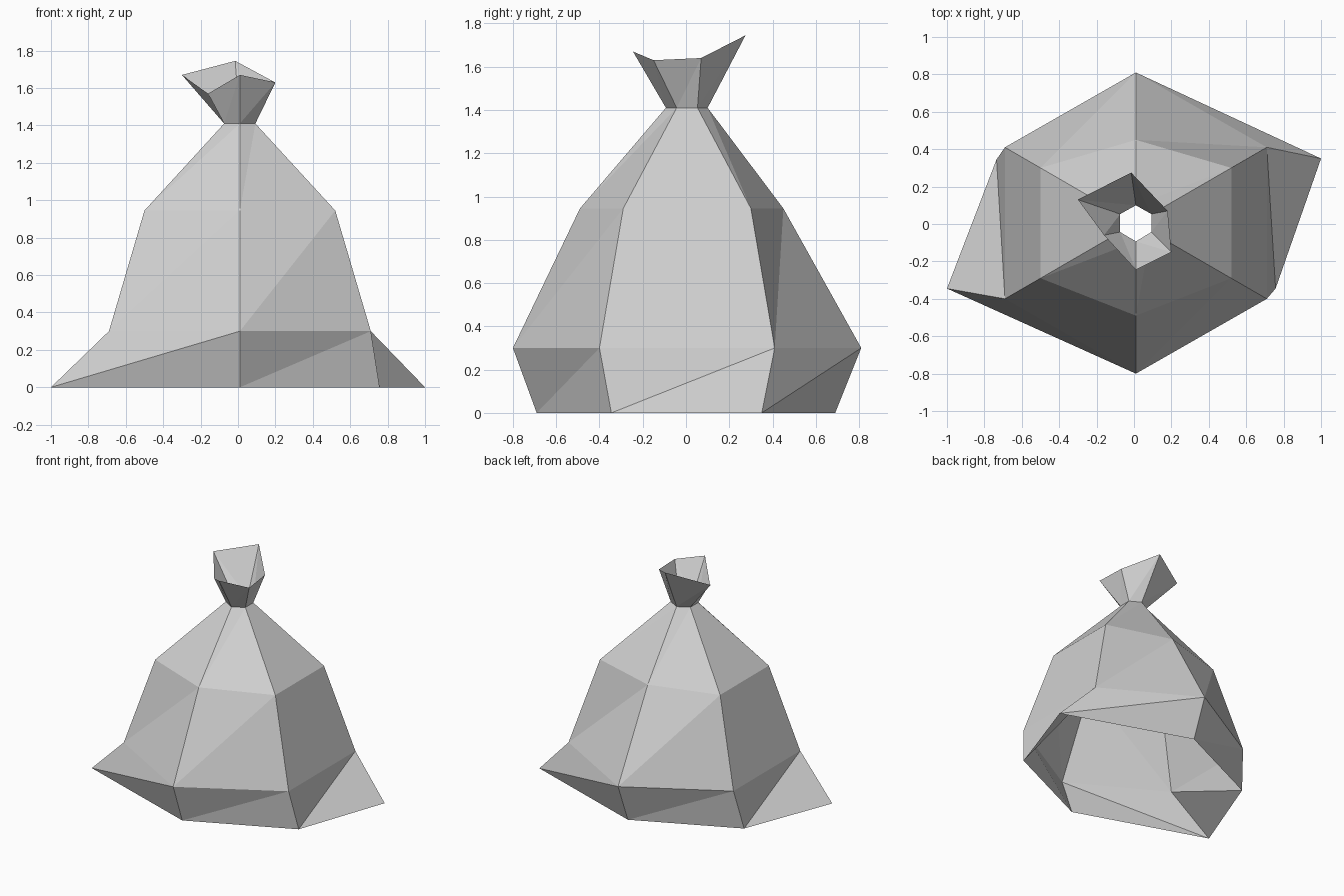
import bpy, bmesh

if "Cube" in bpy.data.objects:
    bpy.data.objects.remove(bpy.data.objects["Cube"])


def ring(z, back, side_y, right, left, front):
    """Six corners, counter-clockwise from the back-right one."""
    cx = 0.01
    return [(right, side_y, z), (cx, back, z), (left, side_y, z),
            (left, 0.01 - side_y, z), (cx, front, z), (right, 0.01 - side_y, z)]


# Hem resting on the ground, with two corners pulled outward
hem = [(1.0, 0.35, 0), (0.01, 0.69, 0), (-0.735, 0.345, 0),
       (-1.0, -0.345, 0), (0.01, -0.69, 0), (0.757, -0.345, 0)]
belly = ring(0.30, 0.81, 0.41, 0.71, -0.69, -0.80)
shoulder = ring(0.945, 0.45, 0.30, 0.52, -0.50, -0.49)
neck = ring(1.41, 0.10, 0.053, 0.093, -0.074, -0.093)
# Ragged mouth above the tie
mouth = [(0.18, 0.07, 1.64), (-0.015, 0.275, 1.745), (-0.30, 0.13, 1.67),
         (-0.16, -0.06, 1.57), (0.01, -0.245, 1.67), (0.20, -0.15, 1.63)]

# Cloth skin: open at the bottom and the mouth, each panel split in two
bm = bmesh.new()
loops = [[bm.verts.new(p) for p in r] for r in (hem, belly, shoulder, neck, mouth)]
for low, high in zip(loops, loops[1:]):
    for i in range(6):
        j = (i + 1) % 6
        bm.faces.new((low[i], low[j], high[j]))
        bm.faces.new((low[i], high[j], high[i]))

mesh = bpy.data.meshes.new("sack")
bm.to_mesh(mesh)
bm.free()

grey = bpy.data.materials.new("light grey cloth")
grey.diffuse_color = (0.64, 0.64, 0.64, 1)
grey.use_nodes = True
grey.node_tree.nodes["Principled BSDF"].inputs["Base Color"].default_value = grey.diffuse_color
mesh.materials.append(grey)
sack = bpy.data.objects.new("sack", mesh)
bpy.context.collection.objects.link(sack)
